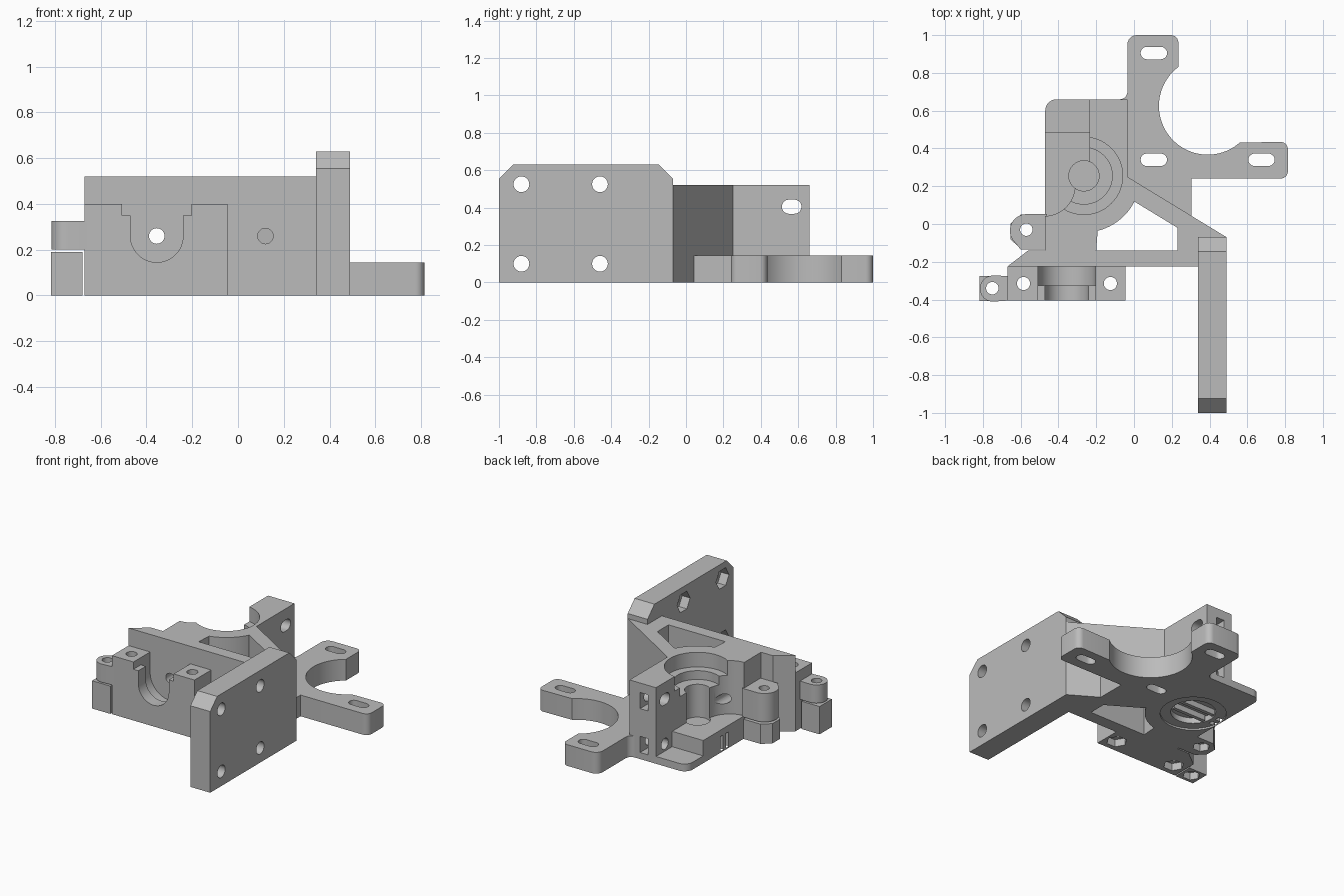
import bpy, bmesh, math
from mathutils import Vector

cube = bpy.data.objects.get("Cube")
if cube:
    bpy.data.objects.remove(cube, do_unlink=True)

grey = bpy.data.materials.new("plain grey")
grey.use_nodes = True
grey.diffuse_color = (0.5, 0.5, 0.5, 1)
grey.node_tree.nodes["Principled BSDF"].inputs["Base Color"].default_value = (0.5, 0.5, 0.5, 1)
parts = []


def prism(name, pts, lo, hi, axis="Z", keep=True):
    """Extrude a 2D outline along an axis."""
    place = {"Z": lambda u, v, w: (u, v, w),
             "X": lambda u, v, w: (w, u, v),
             "Y": lambda u, v, w: (u, w, v)}[axis]
    bm = bmesh.new()
    low = [bm.verts.new(place(u, v, lo)) for u, v in pts]
    high = [bm.verts.new(place(u, v, hi)) for u, v in pts]
    bm.faces.new(low)
    bm.faces.new(high)
    n = len(pts)
    for i in range(n):
        j = (i + 1) % n
        bm.faces.new((low[i], low[j], high[j], high[i]))
    bmesh.ops.recalc_face_normals(bm, faces=bm.faces)
    mesh = bpy.data.meshes.new(name)
    bm.to_mesh(mesh)
    bm.free()
    mesh.materials.append(grey)
    ob = bpy.data.objects.new(name, mesh)
    bpy.context.collection.objects.link(ob)
    if keep:
        parts.append(ob)
    return ob


def arc(cx, cy, r, a, b, n=16):
    return [(cx + r * math.cos(math.radians(a + (b - a) * i / n)),
             cy + r * math.sin(math.radians(a + (b - a) * i / n))) for i in range(n + 1)]


def circle(cx, cy, r, n=40):
    return arc(cx, cy, r, 0, 360, n)[:-1]


def rect(x0, x1, y0, y1):
    return [(x0, y0), (x1, y0), (x1, y1), (x0, y1)]


def slot(cx, cy, w, h):
    d = (w - h) / 2
    return arc(cx + d, cy, h / 2, -90, 90, 10) + arc(cx - d, cy, h / 2, 90, 270, 10)


def boolean(ob, other, kind):
    mod = ob.modifiers.new(kind, "BOOLEAN")
    mod.operation, mod.solver, mod.object = kind, "EXACT", other
    bpy.context.view_layer.update()
    graph = bpy.context.evaluated_depsgraph_get()
    mesh = bpy.data.meshes.new_from_object(ob.evaluated_get(graph))
    ob.modifiers.clear()
    ob.data = mesh


def cut(targets, pts, lo, hi, axis="Z"):
    tool = prism("cutter", pts, lo, hi, axis, keep=False)
    for ob in targets:
        boolean(ob, tool, "DIFFERENCE")
    bpy.data.objects.remove(tool, do_unlink=True)


# Main housing with front wall and diagonal brace
body = prism("main_housing", [(-.67, -.225), (.49, -.225), (.49, -.07), (-.035, .25), (-.035, .66)]
             + arc(-.41, .6, .06, 90, 180, 8) + [(-.47, -.14), (-.56, -.14)], 0, .52)

# Low arms around a round motor opening
arms = prism("mounting_arms", [(.305, .24), (.305, .03), (.27, .03), (-.045, .22), (-.06, .64), (-.08, .66)]
             + arc(-.075, .70, .04, -90, 0, 6)
             + arc(.015, .95, .05, 180, 90, 6) + arc(.195, .96, .04, 90, 0, 6)
             + arc(.39, .625, .258, 127, 311, 40)
             + arc(.775, .395, .04, 90, 0, 6) + arc(.775, .28, .04, 0, -90, 6), 0, .145)

# Upright side plate with clipped top corners
plate = prism("side_plate", [(-1, 0), (-.07, 0), (-.07, .555), (-.145, .63), (-.925, .63), (-1, .555)],
              .34, .49, "X")
for y in (-.88, -.46):
    for z in (.10, .525):
        cut([plate], circle(y, z, .042), .2, .6, "X")
        cut([plate], circle(y, z, .07, 6), .3, .4, "X")

# Triangular pocket behind the front wall
cut([body], [(-.2, -.14), (.23, -.14), (.23, -.02), (0, .12)]
    + arc(-.265, .255, .3, -28, -76), -.1, .7)

# Open corner above the low shelf
cut([body], [(-.235, .8), (-.235, .25), (-.31, .23)] + arc(-.475, .205, .163, 0, -90)
    + [(-.8, .042), (-.8, .8)], .155, .7)
cut([body], rect(-.8, -.235, .485, .8), .05, .7)

# Stepped bearing bore and shallow recess underneath
for r, z in ((.205, .42), (.15, .36), (.08, .135)):
    cut([body], circle(-.265, .255, r, 56), z, .7)
cut([body], circle(-.265, .255, .205, 56), -.1, .012)
cut([body], circle(-.265, .255, .14, 56), -.1, .05)
for y in (.21, .3):
    prism("recess_rib", rect(-.39, -.14, y - .012, y + .012), .012, .06)

# Slotted holes in the arms
for x, y in ((.105, .905), (.105, .34), (.675, .34)):
    cut([arms, body], slot(x, y, .14, .066), -.1, .16)

# Holes through the front wall
for x, y in ((-.355, .4), (.12, -.1)):
    cut([body], circle(x, .26, .034, 28), -.3, y, "Y")

# Tension screw holes and nut slots in the back wall
cut([body], slot(.565, .405, .105, .076), -.4, .1, "X")
cut([body], circle(.565, .10, .038, 28), -.3, -.06, "X")
for z in (.40, .10):
    cut([body], rect(-.175, -.115, z - .055, z + .055), .5, .8, "Y")
for y in (.225, .285):
    cut([body], rect(y - .015, y + .015, .01, .11), -.6, -.43, "X")

# Front clamp block with a round-bottomed seat
block = prism("clamp_block", rect(-.67, -.045, 0, .4), -.405, -.225, "Y")
cut([block], arc(-.355, .26, .115, 180, 360, 28) + [(-.24, .6), (-.47, .6)], -.6, -.2, "Y")
cut([block], arc(-.355, .26, .152, 180, 360, 28) + [(-.203, .6), (-.507, .6)], -.325, -.2, "Y")
cut([block], rect(-.507, -.203, .35, .6), -.6, -.2, "Y")
for x in (-.585, -.125):
    cut([block], circle(x, -.315, .035, 28), -.1, .6)
    cut([block], circle(x, -.315, .065, 6), -.1, .05)

# Side lugs, each with a separate foot below a thin gap
front_lug = prism("front_lug", arc(-.747, -.342, .069, 90, 270, 20)
                  + [(-.66, -.405), (-.66, -.275)], .2, .325)
front_foot = prism("front_lug_foot", rect(-.818, -.68, -.408, -.275), 0, .19)
rear_lug = prism("rear_lug", arc(-.57, -.035, .087, 90, 225, 20)
                 + [(-.6, -.135), (-.46, -.135), (-.46, .052)], .15, .345)
rear_foot = prism("rear_lug_foot", [(-.46, .05), (-.6, .05), (-.655, 0), (-.655, -.08),
                                    (-.6, -.13), (-.46, -.13)], 0, .135)
for group, x, y in (((front_lug, front_foot), -.75, -.34), ((rear_lug, rear_foot), -.57, -.03)):
    cut(group, circle(x, y, .033, 28), -.1, .5)
    cut(group, circle(x, y, .055, 6), -.1, .05)

# Smooth the curved walls and keep the edges crisp
bpy.ops.object.select_all(action="DESELECT")
for ob in parts:
    ob.select_set(True)
bpy.context.view_layer.objects.active = body
bpy.ops.object.shade_smooth_by_angle(angle=math.radians(25))
